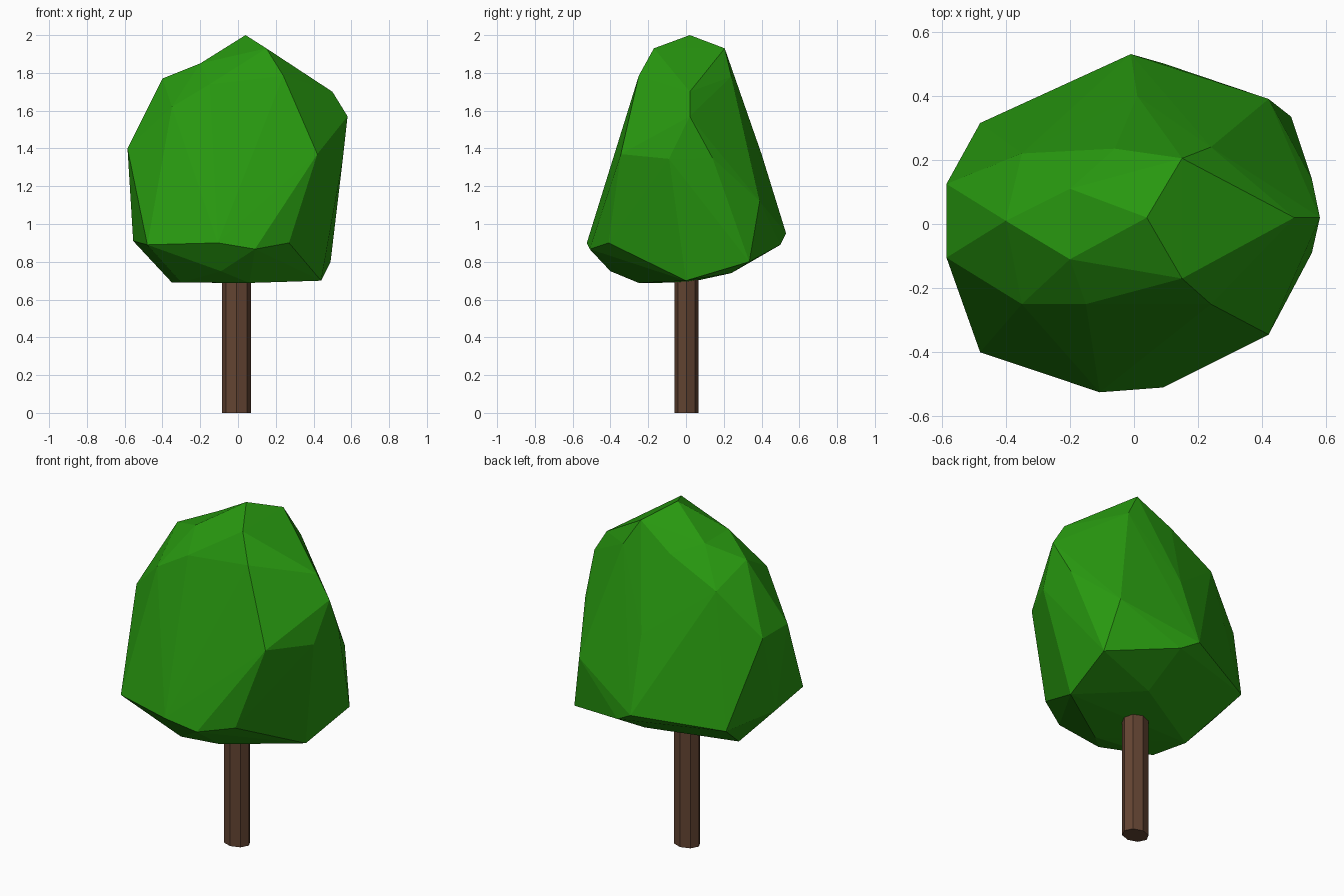
import bpy, bmesh, math
from mathutils import Vector

if "Cube" in bpy.data.objects:
    bpy.data.objects.remove(bpy.data.objects["Cube"])


def material(name, rgb):
    m = bpy.data.materials.new(name)
    m.diffuse_color = (*rgb, 1)
    m.use_nodes = True
    m.node_tree.nodes["Principled BSDF"].inputs["Base Color"].default_value = m.diffuse_color
    return m


def finish(bm, name, mat):
    bmesh.ops.recalc_face_normals(bm, faces=bm.faces)
    mesh = bpy.data.meshes.new(name)
    bm.to_mesh(mesh)
    bm.free()
    mesh.materials.append(mat)
    obj = bpy.data.objects.new(name, mesh)
    bpy.context.collection.objects.link(obj)
    return obj


leaf = material("leaf green", (0.021, 0.315, 0.005))
bark = material("bark brown", (0.125, 0.058, 0.032))

# Trunk: slightly oval eight-sided post
bm = bmesh.new()
bmesh.ops.create_cone(bm, cap_ends=True, segments=8, radius1=1, radius2=1, depth=0.9)
for v in bm.verts:
    v.co = Vector((v.co.x * 0.077 - 0.008, v.co.y * 0.063 + 0.002, v.co.z + 0.45))
finish(bm, "trunk", bark)

# Crown: faceted hull stretched over the corner points of each tier
tiers = [
    # underside
    (-.35, .01, .69), (-.3, -.2, .69), (.06, -.25, .688), (.44, 0, .70), (-.09, -.4, .75), (.1, .24, .74),
    # lower rim
    (-.48, -.4, .89), (-.107, -.525, .90), (.09, -.51, .867), (.27, -.41, .90), (.49, .335, .80),
    (.095, .50, .89), (-.01, .53, .95), (-.48, .315, .90), (-.555, -.04, .91),
    # middle
    (.42, .39, 1.12), (.42, -.345, 1.37), (.555, -.09, 1.345), (.555, .14, 1.35), (.01, .40, 1.37),
    (-.585, .125, 1.40), (-.585, -.105, 1.40),
    # shoulders
    (.58, .02, 1.57), (.5, .02, 1.70), (-.35, -.25, 1.62), (-.35, .22, 1.65), (-.15, -.25, 1.74),
    (.24, -.25, 1.785), (.24, .24, 1.78), (-.06, .235, 1.80), (-.4, .01, 1.77),
    # top, with two points held out for the hull and dented afterwards
    (-.2, -.11, 1.895), (-.2, .11, 1.895), (.15, -.17, 1.93), (.15, .205, 1.93), (.04, .02, 2.0),
]
bm = bmesh.new()
for p in tiers:
    bm.verts.new(p)
bmesh.ops.convex_hull(bm, input=bm.verts)
bmesh.ops.delete(bm, geom=[v for v in bm.verts if not v.link_faces], context='VERTS')
for v in bm.verts:
    if v.co.x < -0.1 and v.co.z > 1.88:
        v.co.z = 1.85
finish(bm, "crown", leaf)
